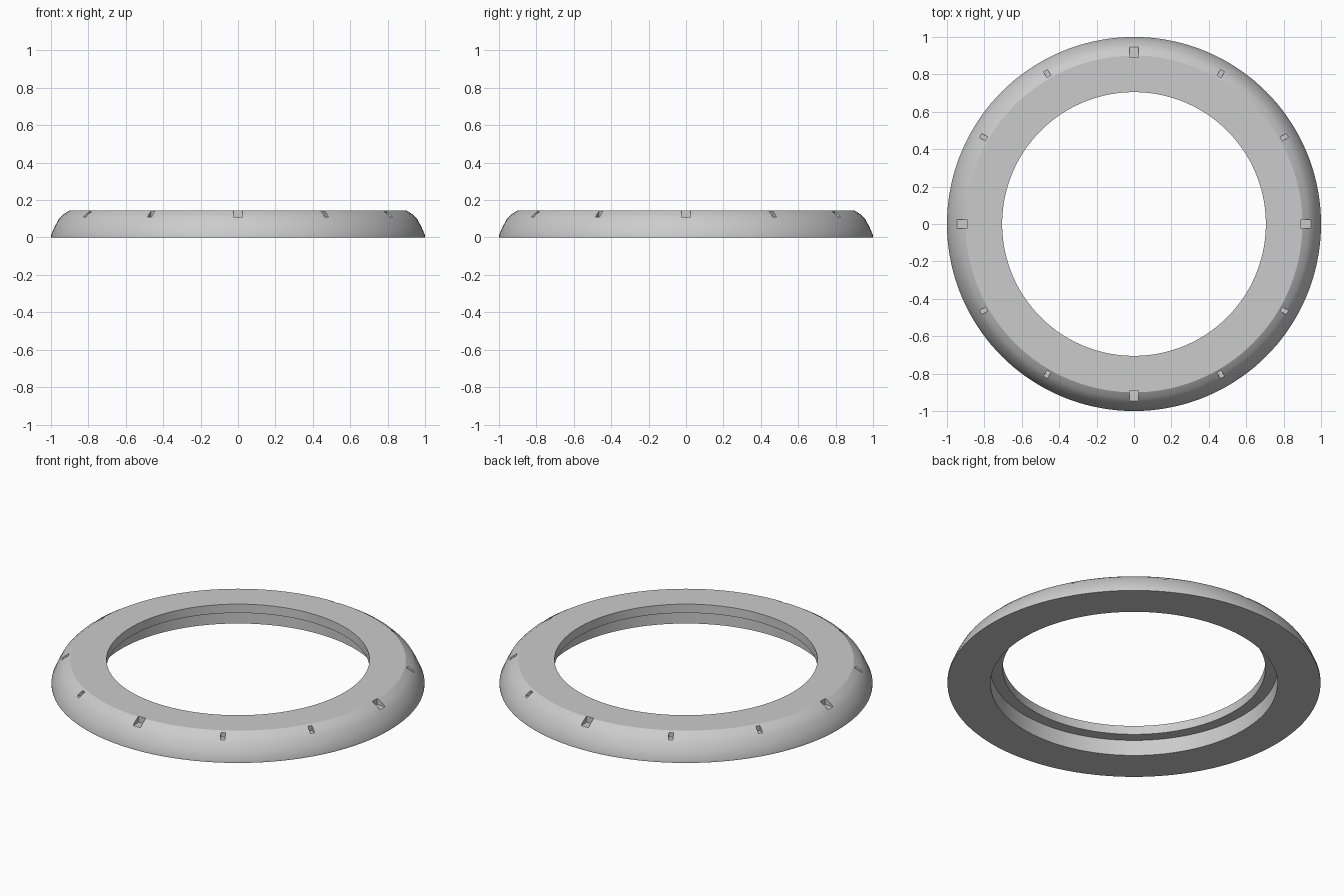
import bpy
import bmesh
from math import radians, tau
from mathutils import Matrix, Vector

SEGMENTS = 144

cube = bpy.data.objects.get("Cube")
if cube:
    bpy.data.objects.remove(cube, do_unlink=True)

grey = bpy.data.materials.new("plain grey")
grey.use_nodes = True
grey.diffuse_color = (0.6, 0.6, 0.6, 1)
grey.node_tree.nodes["Principled BSDF"].inputs["Base Color"].default_value = (0.6, 0.6, 0.6, 1)


def make_object(name, bm):
    bmesh.ops.recalc_face_normals(bm, faces=bm.faces)
    mesh = bpy.data.meshes.new(name)
    bm.to_mesh(mesh)
    bm.free()
    mesh.materials.append(grey)
    obj = bpy.data.objects.new(name, mesh)
    bpy.context.collection.objects.link(obj)
    return obj


# Ring: stepped inner bore and a rounded outer shoulder, as radius and height
profile = [(0.77, 0), (1.0, 0), (1.0, 0.012), (0.98, 0.058), (0.957, 0.1),
           (0.932, 0.125), (0.9, 0.145), (0.705, 0.145), (0.705, 0.093), (0.77, 0.093)]
bm = bmesh.new()
verts = [bm.verts.new((r, 0, z)) for r, z in profile]
edges = [bm.edges.new((v, verts[i - 1])) for i, v in enumerate(verts)]
bmesh.ops.spin(bm, geom=verts + edges, axis=(0, 0, 1), cent=(0, 0, 0),
               angle=tau, steps=SEGMENTS, use_merge=True)
bmesh.ops.remove_doubles(bm, verts=bm.verts, dist=0.0001)
bezel = make_object("bezel_ring", bm)

# Notch cutters: wide ones at the quarters, narrow ones between
bm = bmesh.new()
for i in range(12):
    inner, width = (0.894, 0.048) if i % 3 == 0 else (0.911, 0.025)
    outer, floor, top = 1.05, 0.11, 0.2
    place = (Matrix.Rotation(radians(30 * i), 4, "Z")
             @ Matrix.Translation(((inner + outer) / 2, 0, (floor + top) / 2))
             @ Matrix.Diagonal(Vector((outer - inner, width, top - floor, 1))))
    bmesh.ops.create_cube(bm, size=1, matrix=place)
cutter = make_object("notch_cutter", bm)
cutter.hide_render = True

# Cut the notches, then drop the cutter
cut = bezel.modifiers.new("notches", "BOOLEAN")
cut.operation = "DIFFERENCE"
cut.solver = "EXACT"
cut.object = cutter
bpy.ops.object.select_all(action="DESELECT")
bezel.select_set(True)
bpy.context.view_layer.objects.active = bezel
bpy.ops.object.modifier_apply(modifier=cut.name)
bpy.data.objects.remove(cutter, do_unlink=True)

# Smooth the curved shoulder and keep the rims crisp
bpy.ops.object.shade_smooth_by_angle(angle=radians(30))
